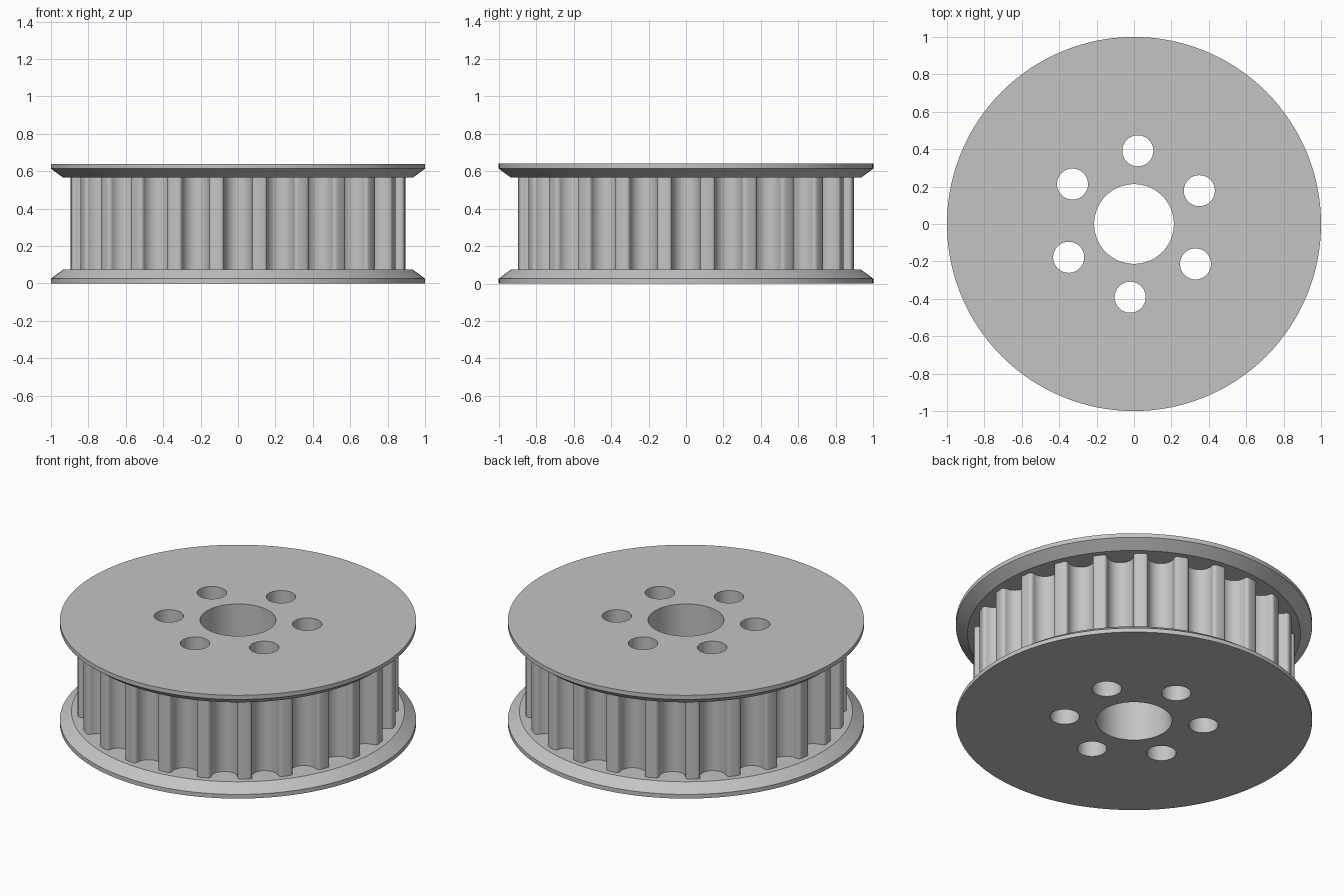
import bpy, bmesh
from math import sin, cos, pi, radians

cube = bpy.data.objects.get("Cube")
if cube:
    bpy.data.objects.remove(cube, do_unlink=True)

HEIGHT = 0.64
RIM, CHAMFER = 0.026, 0.074        # flange rim height and total flange height
TEETH, TIP = 24, 0.9
DEPTH, GROOVE, FILLET = 0.1, 0.074, 0.02
SEGMENTS = 128

metal = bpy.data.materials.new("grey_metal")
metal.use_nodes = True
metal.diffuse_color = (0.55, 0.55, 0.55, 1)
metal.node_tree.nodes["Principled BSDF"].inputs["Base Color"].default_value = (0.55, 0.55, 0.55, 1)


def loft(name, rings):
    """Closed solid through a stack of (outline, z) rings."""
    bm = bmesh.new()
    loops = [[bm.verts.new((x, y, z)) for x, y in outline] for outline, z in rings]
    n = len(loops[0])
    for low, high in zip(loops, loops[1:]):
        for i in range(n):
            j = (i + 1) % n
            bm.faces.new((low[i], low[j], high[j], high[i]))
    bm.faces.new(loops[0][::-1])
    bm.faces.new(loops[-1])
    mesh = bpy.data.meshes.new(name)
    bm.to_mesh(mesh)
    bm.free()
    mesh.materials.append(metal)
    obj = bpy.data.objects.new(name, mesh)
    bpy.context.collection.objects.link(obj)
    return obj


def circle(radius, cx=0, cy=0, n=SEGMENTS):
    return [(cx + radius * cos(2 * pi * i / n), cy + radius * sin(2 * pi * i / n)) for i in range(n)]


def toothed_outline():
    """Round-bottomed grooves with rounded tooth tips."""
    groove = []                     # (sideways, radial) points of one groove
    side, shoulder = GROOVE + FILLET, TIP - FILLET - 0.004
    for i in range(6):              # tip fillet
        a = pi / 2 * (1 - i / 5)
        groove.append((-side + FILLET * cos(a), shoulder + FILLET * sin(a)))
    for i in range(13):             # round bottom
        a = pi + pi * i / 12
        groove.append((GROOVE * cos(a), TIP - DEPTH + GROOVE + GROOVE * sin(a)))
    groove += [(-s, r) for s, r in groove[5::-1]]
    points = []
    for k in range(TEETH):
        t = 2 * pi * k / TEETH
        points += [(r * cos(t) - s * sin(t), r * sin(t) + s * cos(t)) for s, r in groove]
        tip = t + pi / TEETH
        points.append((TIP * cos(tip), TIP * sin(tip)))
    return points


def combine(target, other, operation):
    mod = target.modifiers.new(operation.lower(), 'BOOLEAN')
    mod.operation = operation
    mod.solver = 'EXACT'
    mod.object = other
    bpy.context.view_layer.objects.active = target
    bpy.ops.object.modifier_apply(modifier=mod.name)
    bpy.data.objects.remove(other, do_unlink=True)


# Toothed drum, with its ends sunk into the flanges
outline = toothed_outline()
pulley = loft("toothed_pulley", [(outline, RIM), (outline, HEIGHT - RIM)])

# Bottom and top flanges, bevelled toward the teeth
rim, inner = circle(1), circle(0.935)
flange = [(rim, 0), (rim, RIM), (inner, CHAMFER)]
combine(pulley, loft("bottom_flange", flange), 'UNION')
combine(pulley, loft("top_flange", [(o, HEIGHT - z) for o, z in reversed(flange)]), 'UNION')

# Central bore and ring of six bolt holes
holes = [circle(0.213)]
for k in range(6):
    a = radians(27 + 60 * k)
    holes.append(circle(0.083, 0.392 * cos(a), 0.392 * sin(a), 48))
for hole in holes:
    combine(pulley, loft("hole_cutter", [(hole, -0.1), (hole, HEIGHT + 0.1)]), 'DIFFERENCE')

bpy.ops.object.select_all(action='DESELECT')
pulley.select_set(True)
bpy.context.view_layer.objects.active = pulley
bpy.ops.object.shade_smooth_by_angle(angle=radians(30))
